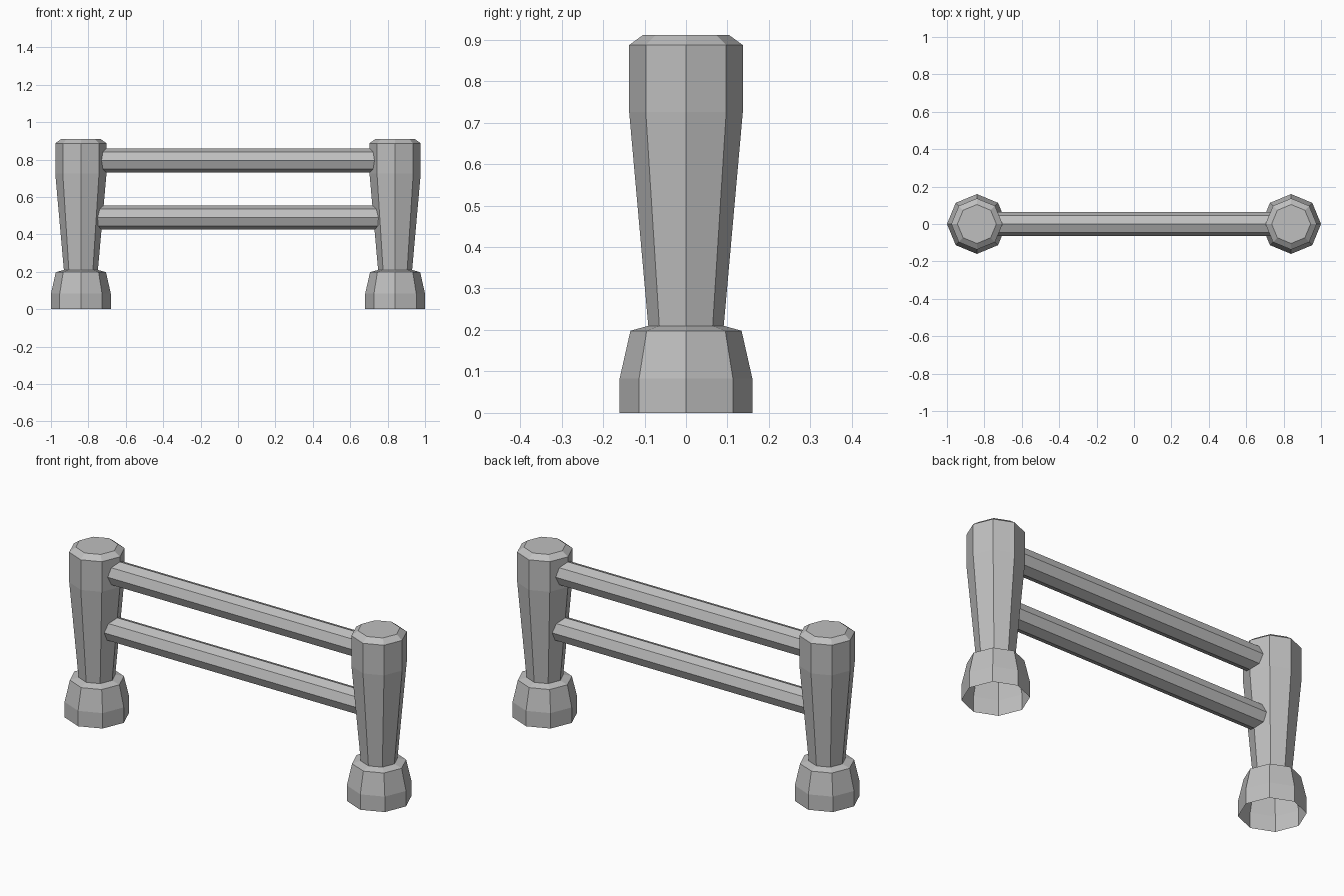
import bpy, bmesh, math

cube = bpy.data.objects.get("Cube")
if cube:
    bpy.data.objects.remove(cube, do_unlink=True)

SIDES = 8
POST_X = 0.84

grey = bpy.data.materials.new("plain_grey")
grey.use_nodes = True
colour = (0.52, 0.52, 0.52, 1)
grey.diffuse_color = colour
grey.node_tree.nodes["Principled BSDF"].inputs["Base Color"].default_value = colour


def lathe(name, profile, cap_end=False):
    """Octagonal shell around z from (radius, height) pairs."""
    bm = bmesh.new()
    rings = []
    for r, z in profile:
        angles = [2 * math.pi * i / SIDES for i in range(SIDES)]
        rings.append([bm.verts.new((r * math.cos(a), r * math.sin(a), z)) for a in angles])
    for low, high in zip(rings, rings[1:]):
        for i in range(SIDES):
            j = (i + 1) % SIDES
            bm.faces.new((low[i], low[j], high[j], high[i]))
    if cap_end:
        bm.faces.new(rings[-1])
    mesh = bpy.data.meshes.new(name)
    bm.to_mesh(mesh)
    bm.free()
    mesh.materials.append(grey)
    obj = bpy.data.objects.new(name, mesh)
    bpy.context.collection.objects.link(obj)
    return obj


# Posts: flared foot (open underneath), tapered shaft, chamfered top
post_profile = [(0.16, 0), (0.16, 0.083), (0.134, 0.198), (0.091, 0.21),
                (0.137, 0.725), (0.137, 0.887), (0.104, 0.911)]
for side, x in (("left", POST_X), ("right", -POST_X)):
    post = lathe(side + "_post", post_profile, cap_end=True)
    post.location.x = x

# Rails: octagonal bars running into both posts
for level, z in (("upper", 0.795), ("lower", 0.49)):
    rail = lathe(level + "_rail", [(0.065, -0.78), (0.065, 0.78)])
    rail.rotation_euler.y = math.pi / 2
    rail.location.z = z
